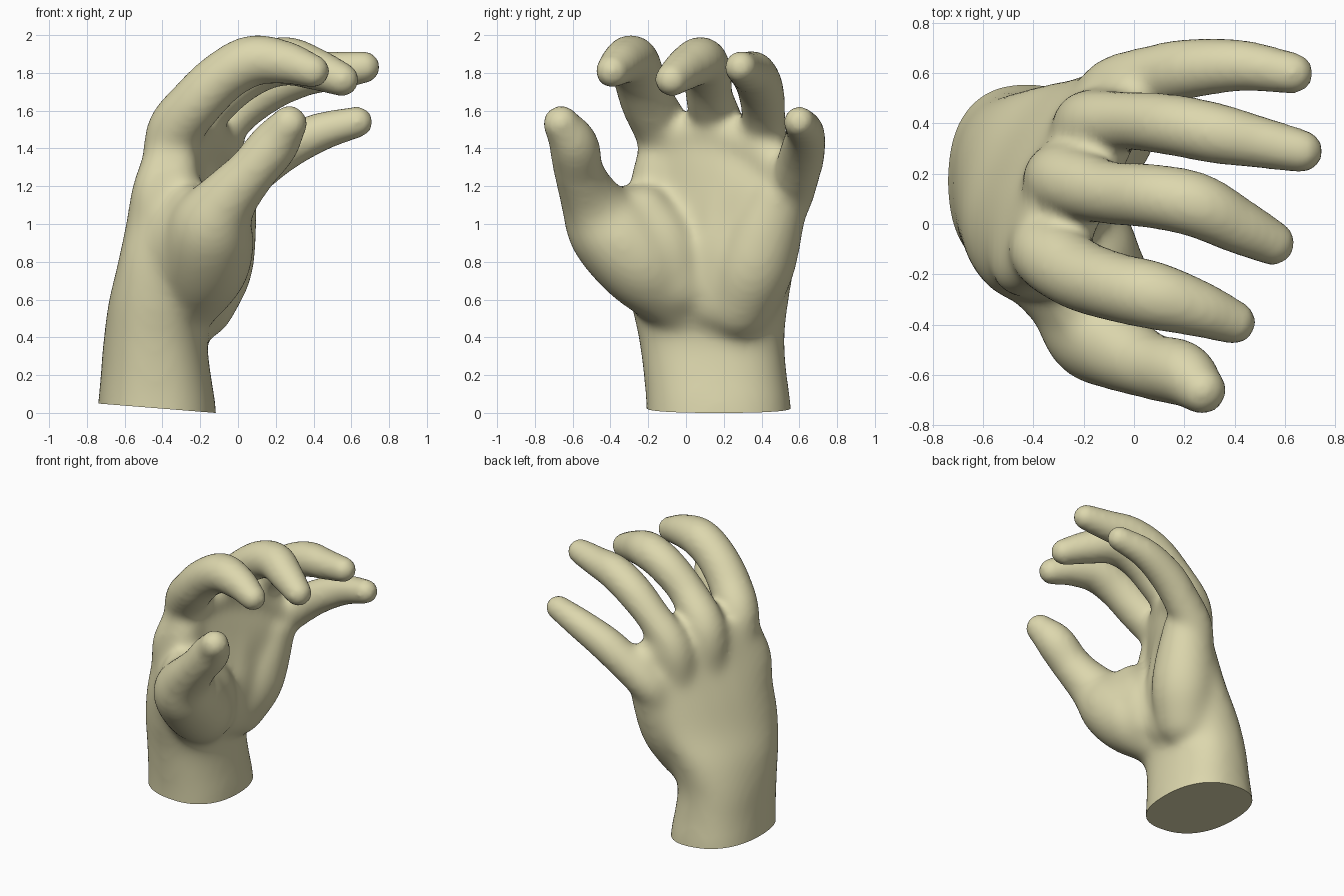
import bpy, bmesh, math
from mathutils import Vector, Matrix

if "Cube" in bpy.data.objects:
    bpy.data.objects.remove(bpy.data.objects["Cube"])

bm = bmesh.new()
SIDES = 24


def loft(rings):
    """Skin a list of point rings into a closed tube."""
    vs = [[bm.verts.new(p) for p in r] for r in rings]
    for a, b in zip(vs, vs[1:]):
        for i in range(SIDES):
            j = (i + 1) % SIDES
            bm.faces.new((a[i], a[j], b[j], b[i]))
    bm.faces.new(list(reversed(vs[0])))
    bm.faces.new(vs[-1])


def spline(keys, steps=6):
    """Catmull-Rom through tuples of any length."""
    k = [Vector(p) for p in keys]
    k = [2 * k[0] - k[1]] + k + [2 * k[-1] - k[-2]]
    out = []
    for i in range(1, len(k) - 2):
        a, b, c, d = k[i - 1:i + 3]
        for s in range(steps):
            t = s / steps
            out.append(0.5 * (2 * b + (c - a) * t + (2 * a - 5 * b + 4 * c - d) * t * t
                              + (3 * b - a - 3 * c + d) * t ** 3))
    return out + [k[-2]]


def tube(keys, side=(0, 1, 0)):
    """Round-ended limb from (x, y, z, radius) stations."""
    pts = spline(keys)
    pos = [Vector(p[:3]) for p in pts]
    rad = [p[3] for p in pts]
    tan = [(pos[min(i + 1, len(pos) - 1)] - pos[max(i - 1, 0)]).normalized()
           for i in range(len(pos))]
    rows = []
    for ang in (85, 65, 45, 22):
        a = math.radians(ang)
        rows.append((pos[0] - tan[0] * rad[0] * math.sin(a), tan[0], rad[0] * math.cos(a)))
    rows += list(zip(pos, tan, rad))
    for ang in (22, 45, 65, 85):
        a = math.radians(ang)
        rows.append((pos[-1] + tan[-1] * rad[-1] * math.sin(a), tan[-1], rad[-1] * math.cos(a)))
    rings = []
    for p, t, r in rows:
        u = t.cross(Vector(side)).normalized()
        v = t.cross(u)
        rings.append([p + r * (math.cos(w) * u + math.sin(w) * v)
                      for w in (2 * math.pi * i / SIDES for i in range(SIDES))])
    loft(rings)


def slab(stations):
    """Wrist and palm from (z, cx, cy, half width, half depth, angle) stations."""
    rings = []
    for z, cx, cy, a, b, ang in spline(stations, 4):
        rot = Matrix.Rotation(math.radians(ang), 2)
        ring = []
        for i in range(SIDES):
            w = 2 * math.pi * i / SIDES
            c, s = math.cos(w), math.sin(w)
            p = rot @ Vector((a * math.copysign(abs(c) ** 0.85, c),
                              b * math.copysign(abs(s) ** 0.85, s)))
            ring.append((cx + p.x, cy + p.y, z))
        rings.append(ring)
    loft(rings)


# wrist and palm
slab([(-0.15, -.43, .18, .388, .323, 90), (0.05, -.43, .172, .385, .312, 90),
      (0.2, -.435, .155, .381, .293, 90), (0.4, -.435, .135, .388, .276, 88),
      (0.6, -.385, .125, .425, .285, 78), (0.8, -.325, .13, .465, .26, 68),
      (1.0, -.285, .15, .475, .225, 63), (1.2, -.26, .15, .49, .185, 61),
      (1.38, -.27, .10, .38, .155, 64), (1.5, -.28, .06, .29, .12, 66)])

# thumb with its fleshy base
tube([(-.28, -.02, .56, .17), (-.18, -.22, .78, .24), (-.14, -.41, .98, .228),
      (-.065, -.5, 1.12, .17), (.062, -.565, 1.27, .135), (.19, -.595, 1.42, .13),
      (.27, -.66, 1.53, .097)])
tube([(-.19, -.05, .68, .18), (-.17, -.12, .88, .19), (-.19, -.22, 1.05, .16)])

# muscle filling between thumb and back of the hand
tube([(-.42, -.03, .5, .17), (-.36, -.14, .72, .18), (-.31, -.24, .93, .17),
      (-.24, -.32, 1.08, .13)])
tube([(-.37, -.12, .95, .15), (-.34, -.17, 1.15, .13), (-.33, -.15, 1.3, .13)])

# heel of the palm on the outer side, and the middle of the palm
tube([(-.21, .28, .58, .2), (-.145, .35, .76, .22), (-.105, .415, .95, .205),
      (-.06, .48, 1.13, .165)])
tube([(-.24, .15, .6, .19), (-.20, .18, .85, .19), (-.18, .2, 1.05, .16),
      (-.19, .2, 1.25, .14)])

# pads and webbing running across the finger roots
tube([(-.30, -.10, 1.46, .11), (-.20, .15, 1.48, .12), (-.09, .38, 1.40, .115),
      (.0, .55, 1.22, .11)], (0, 0, 1))

# index finger
tube([(-.36, -.06, 1.22, .13), (-.345, -.115, 1.465, .15), (-.22, -.2, 1.64, .143),
      (-.075, -.25, 1.783, .137), (.08, -.285, 1.864, .135), (.25, -.335, 1.855, .114),
      (.395, -.39, 1.81, .089)])

# middle finger
tube([(-.31, .18, 1.2, .13), (-.28, .175, 1.46, .148), (-.1, .125, 1.67, .125),
      (.08, .11, 1.81, .128), (.25, .075, 1.862, .129), (.41, -.005, 1.82, .112),
      (.55, -.075, 1.765, .09)])

# ring finger
tube([(-.2, .38, 1.15, .13), (-.17, .40, 1.38, .14), (-.02, .41, 1.57, .117),
      (.15, .395, 1.71, .122), (.33, .36, 1.79, .12), (.5, .325, 1.81, .103),
      (.665, .29, 1.83, .086)])

# little finger
tube([(-.14, .48, 1.0, .12), (-.07, .54, 1.14, .135), (.08, .59, 1.28, .125),
      (.24, .62, 1.395, .117), (.43, .63, 1.485, .102), (.63, .6, 1.54, .083)])

bmesh.ops.recalc_face_normals(bm, faces=bm.faces)
mesh = bpy.data.meshes.new("hand")
bm.to_mesh(mesh)
bm.free()
hand = bpy.data.objects.new("hand", mesh)
bpy.context.collection.objects.link(hand)
bpy.context.view_layer.objects.active = hand
hand.select_set(True)

# fuse the parts into one skin and soften the joins
fuse = hand.modifiers.new("fuse", 'REMESH')
fuse.mode = 'VOXEL'
fuse.voxel_size = 0.02
bpy.ops.object.modifier_apply(modifier="fuse")

# the palm and back of the hand get extra softening
group = hand.vertex_groups.new(name="palm")
for v in hand.data.vertices:
    x, y, z = v.co
    w = min(1, max(0, (0.15 - x) / 0.15)) * min(1, max(0, (1.62 - z) / 0.2))
    if w > 0:
        group.add([v.index], w, 'REPLACE')
for name, count, vg in (("soften", 6, ""), ("soften_palm", 40, "palm")):
    soft = hand.modifiers.new(name, 'SMOOTH')
    soft.factor = 0.5
    soft.iterations = count
    soft.vertex_group = vg
    bpy.ops.object.modifier_apply(modifier=name)

# slightly sloping flat cut at the wrist
bm = bmesh.new()
bm.from_mesh(hand.data)
cut = bmesh.ops.bisect_plane(bm, geom=bm.verts[:] + bm.edges[:] + bm.faces[:],
                             plane_co=(-.12, 0, 0.0), plane_no=Vector((.08, 0, 1)).normalized(),
                             clear_inner=True)
edges = [e for e in cut["geom_cut"] if isinstance(e, bmesh.types.BMEdge)]
bmesh.ops.contextual_create(bm, geom=edges)
bmesh.ops.recalc_face_normals(bm, faces=bm.faces)
bm.to_mesh(hand.data)
bm.free()

skin = bpy.data.materials.new("pale khaki")
skin.diffuse_color = (0.72, 0.68, 0.42, 1)
skin.use_nodes = True
skin.node_tree.nodes["Principled BSDF"].inputs["Base Color"].default_value = skin.diffuse_color
hand.data.materials.clear()
hand.data.materials.append(skin)
bpy.ops.object.shade_smooth_by_angle(angle=math.radians(50))
